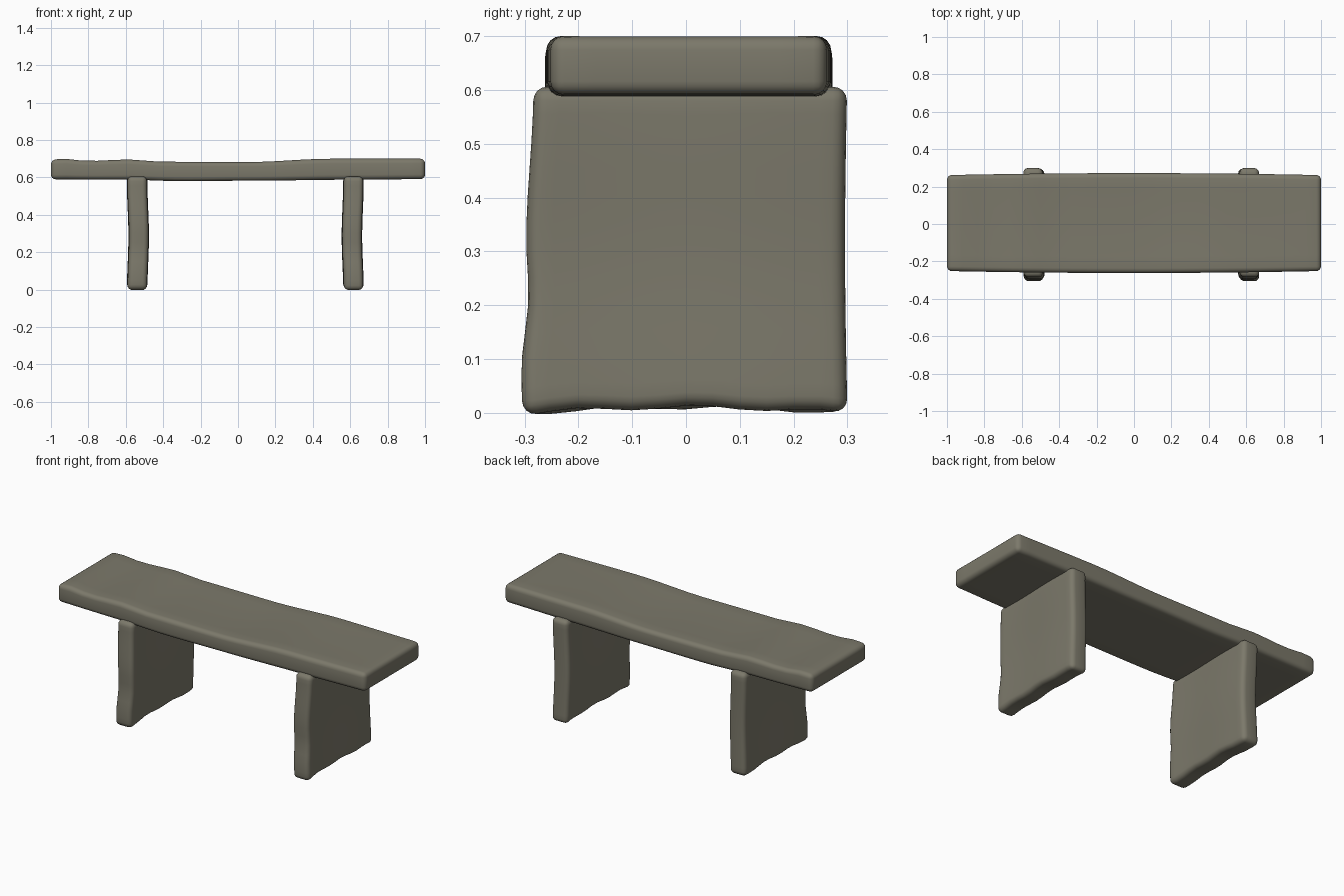
import bpy
import bmesh
import math
from mathutils import Vector

cube = bpy.data.objects.get("Cube")
if cube:
    bpy.data.objects.remove(cube, do_unlink=True)

# Weathered stone colour
stone = bpy.data.materials.new("grey_brown_stone")
stone.use_nodes = True
color = (0.2, 0.19, 0.145, 1)
stone.diffuse_color = color
bsdf = stone.node_tree.nodes["Principled BSDF"]
bsdf.inputs["Base Color"].default_value = color
bsdf.inputs["Roughness"].default_value = 0.9


def blend(t, points):
    """Smooth interpolation through (position, value) pairs."""
    for (a, u), (b, v) in zip(points, points[1:]):
        if t <= b:
            s = min(max((t - a) / (b - a), 0), 1)
            return u + (v - u) * s * s * (3 - 2 * s)
    return points[-1][1]


def slab(name, low, high, bevel, cuts, warp):
    """Rounded block, sliced along each axis and bent by a warp rule."""
    low, high = Vector(low), Vector(high)
    size = high - low
    bm = bmesh.new()
    bmesh.ops.create_cube(bm, size=1)
    for v in bm.verts:
        v.co = (low + high) / 2 + Vector(c * s for c, s in zip(v.co, size))
    bmesh.ops.bevel(bm, geom=bm.edges[:], offset=bevel, segments=4,
                    profile=0.5, affect='EDGES')
    for axis, count in enumerate(cuts):
        normal = Vector((0, 0, 0))
        normal[axis] = 1
        for i in range(1, count):
            point = low.copy()
            point[axis] += size[axis] * i / count
            bmesh.ops.bisect_plane(bm, geom=bm.verts[:] + bm.edges[:] + bm.faces[:],
                                   plane_co=point, plane_no=normal, dist=1e-5)
    for v in bm.verts:
        v.co = warp(v.co.copy())
    mesh = bpy.data.meshes.new(name)
    bm.to_mesh(mesh)
    bm.free()
    mesh.materials.append(stone)
    obj = bpy.data.objects.new(name, mesh)
    bpy.context.collection.objects.link(obj)
    bpy.ops.object.select_all(action='DESELECT')
    obj.select_set(True)
    bpy.context.view_layer.objects.active = obj
    bpy.ops.object.shade_smooth_by_angle(angle=math.radians(50))
    return obj


# Seat: worn top, slightly sagging underside, gently bowed long sides
TOP = [(-1, -0.005), (-0.94, 0), (-0.8, -0.012), (-0.58, -0.004),
       (-0.42, -0.016), (0.05, -0.018), (0.5, 0), (1, 0)]
BOTTOM = [(-1, 0.002), (-0.6, 0), (-0.3, -0.008), (0.1, -0.005), (0.6, 0), (1, 0.003)]


def wear_seat(p):
    h = (p.z - 0.588) / 0.112
    dish = 0.005 * math.cos(p.x * 1.5) * max(0, 1 - (p.y / 0.24) ** 2)
    p.z += h * (blend(p.x, TOP) - dish) + (1 - h) * blend(p.x, BOTTOM)
    p.y = p.y * (1 - 0.04 * p.x * p.x) + 0.005
    return p


slab("seat", (-1, -0.267, 0.588), (1, 0.267, 0.7), 0.026, (24, 6, 1), wear_seat)


# Legs: broad upright slabs with uneven feet and a slight flare
def wear_leg(side):
    def warp(p):
        foot = max(0, 1 - p.z / 0.3)
        if p.y < 0:
            p.y *= blend(p.z, [(0, 1.025), (0.08, 1.03), (0.22, 0.985), (0.32, 1), (0.6, 0.955)])
        else:
            p.y *= 1.01 - 0.015 * math.sin(p.z * 5)
        p.z += foot * (0.01 * max(0, 1 - (p.y / 0.28) ** 2)
                       + 0.004 * math.sin(p.y * 28 + side))
        p.x += side * 0.004 * math.cos(p.z * 11) + 0.003 * math.sin(p.y * 12)
        return p
    return warp


for name, x, side in (("right_leg", -0.535, -1), ("left_leg", 0.613, 1)):
    slab(name, (x - 0.052, -0.297, 0), (x + 0.052, 0.297, 0.606),
         0.026, (1, 12, 12), wear_leg(side))
